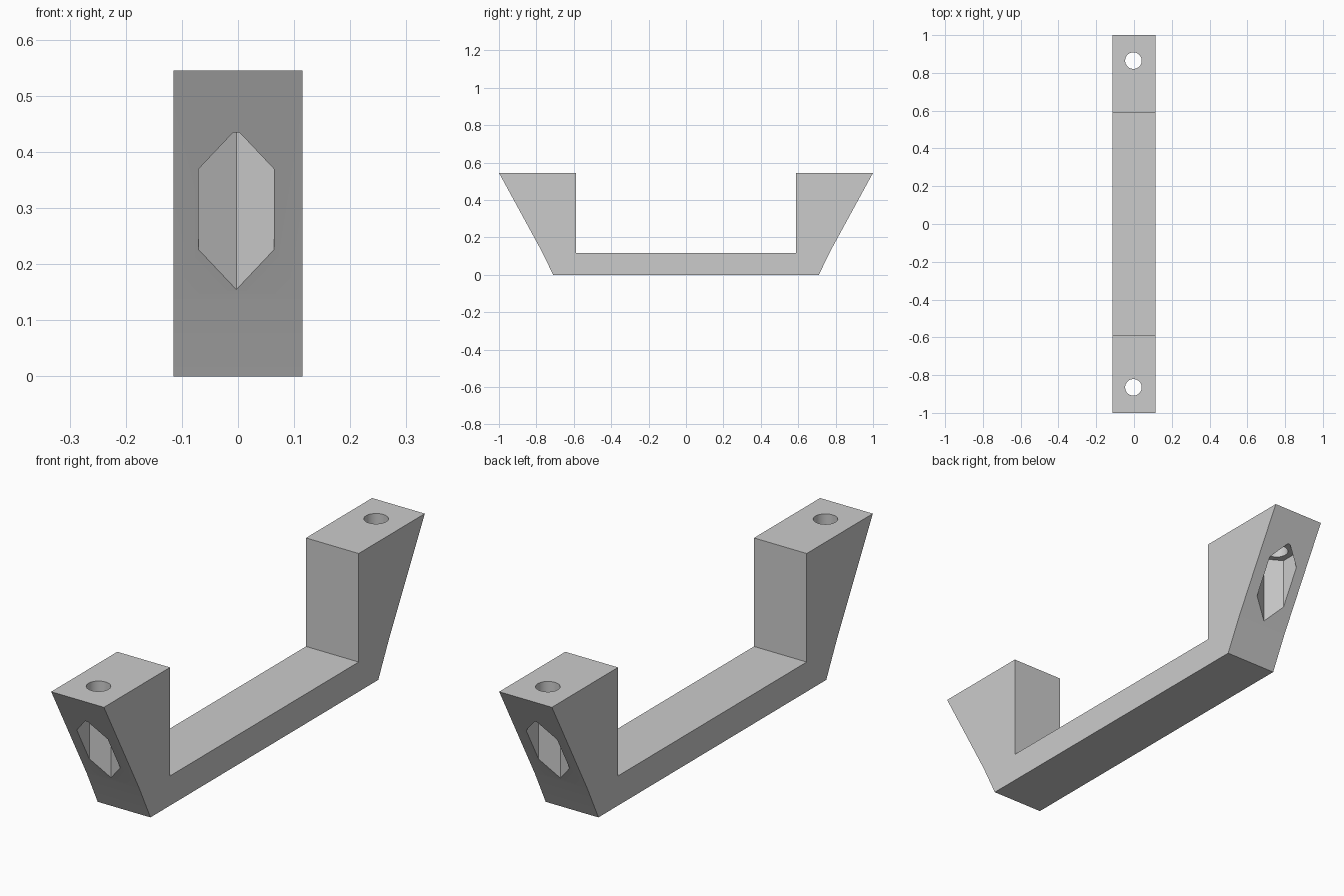
import bpy
import bmesh
from math import radians

default = bpy.data.objects.get("Cube")
if default:
    bpy.data.objects.remove(default, do_unlink=True)

HALF_WIDTH = 0.115
HEIGHT = 0.545
HOLE_X = -0.003

grey = bpy.data.materials.new("light grey")
grey.use_nodes = True
colour = (0.6, 0.6, 0.6, 1)
grey.diffuse_color = colour
grey.node_tree.nodes["Principled BSDF"].inputs["Base Color"].default_value = colour


def add_object(name, bm):
    bmesh.ops.recalc_face_normals(bm, faces=bm.faces)
    mesh = bpy.data.meshes.new(name)
    bm.to_mesh(mesh)
    bm.free()
    obj = bpy.data.objects.new(name, mesh)
    bpy.context.scene.collection.objects.link(obj)
    mesh.materials.append(grey)
    return obj


def extrude_profile(name, points):
    """Extrude a (y, z) outline across the handle width."""
    bm = bmesh.new()
    face = bm.faces.new([bm.verts.new((-HALF_WIDTH, y, z)) for y, z in points])
    moved = bmesh.ops.extrude_face_region(bm, geom=[face])["geom"]
    verts = [v for v in moved if isinstance(v, bmesh.types.BMVert)]
    bmesh.ops.translate(bm, verts=verts, vec=(2 * HALF_WIDTH, 0, 0))
    return add_object(name, bm)


def cut(target, name, sides, radius, y, bottom, top):
    """Cut a vertical prism out of the target."""
    bpy.ops.mesh.primitive_cylinder_add(
        vertices=sides, radius=radius, depth=top - bottom,
        location=(HOLE_X, y, (top + bottom) / 2))
    cutter = bpy.context.object
    cutter.name = name
    cutter.hide_render = True
    cutter.data.materials.append(grey)
    mod = target.modifiers.new(name, "BOOLEAN")
    mod.operation = "DIFFERENCE"
    mod.solver = "EXACT"
    mod.object = cutter
    bpy.context.view_layer.objects.active = target
    bpy.ops.object.modifier_apply(modifier=mod.name)
    bpy.data.objects.remove(cutter, do_unlink=True)


# Handle body: grip bar with two flared mounting posts
half = [(0.71, 0), (0.779, 0.14), (1, HEIGHT), (0.588, HEIGHT), (0.588, 0.117)]
outline = half + [(-y, z) for y, z in reversed(half)]
handle = extrude_profile("handle", outline)

# Hexagonal nut pocket opening on each slope, with a round bolt hole above
for y in (-0.865, 0.865):
    cut(handle, "nut_pocket", 6, 0.078, y, -0.1, 0.435)
    cut(handle, "bolt_hole", 32, 0.044, y, 0.4, HEIGHT + 0.1)

# Smooth the bolt holes and keep the edges sharp
bpy.ops.object.select_all(action="DESELECT")
handle.select_set(True)
bpy.context.view_layer.objects.active = handle
bpy.ops.object.shade_smooth_by_angle(angle=radians(25))
